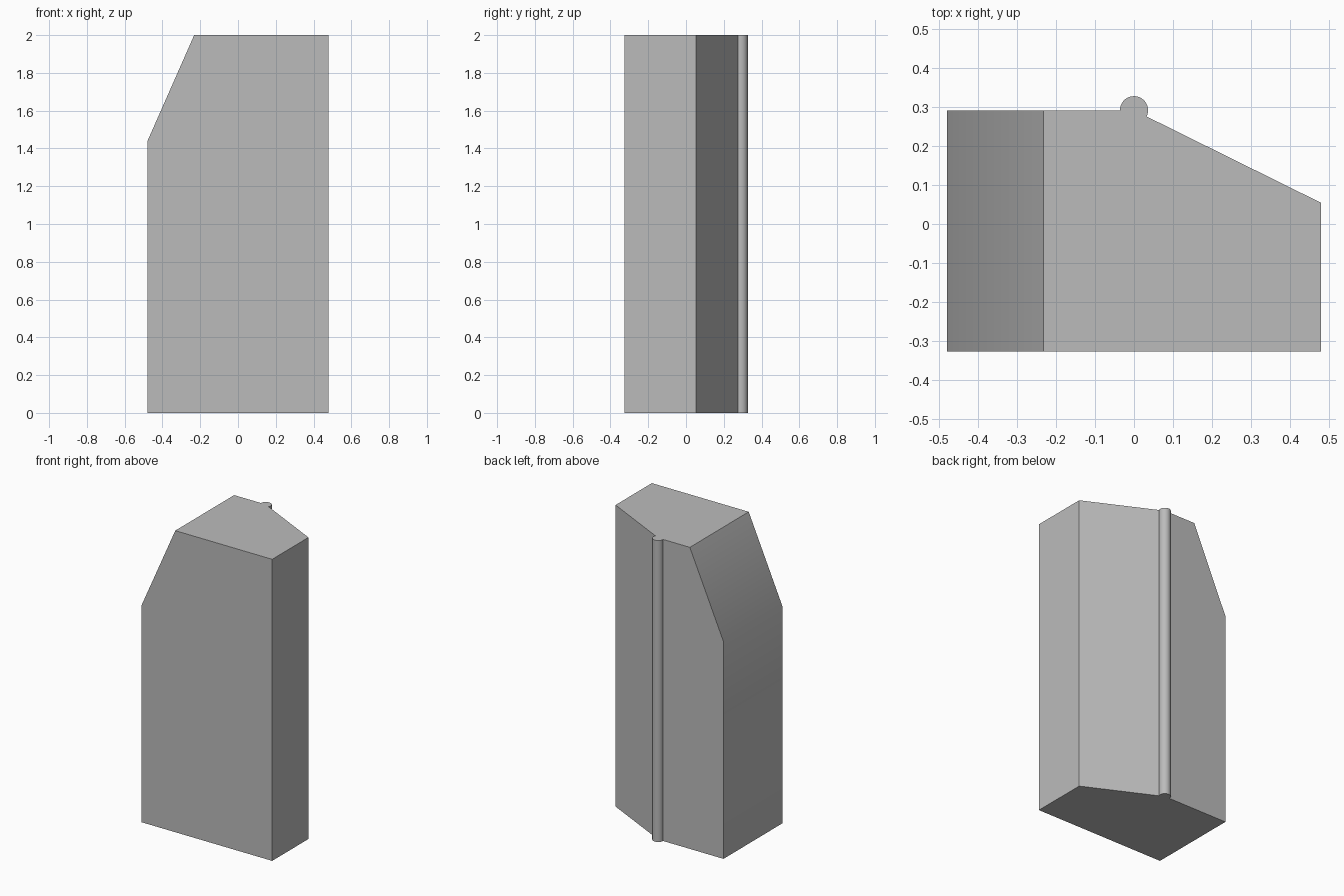
import bpy, bmesh, math
from mathutils import Vector

cube = bpy.data.objects.get("Cube")
if cube:
    bpy.data.objects.remove(cube, do_unlink=True)

# Overall sizes
HALF_W, FRONT, BACK, HEIGHT = 0.479, -0.326, 0.291, 2.0
SIDE_BACK = 0.054          # back edge of the left side, where the slanted wall ends
ROD_R, ROD_STEPS = 0.036, 28

# Single grey material
grey = bpy.data.materials.new("plain_grey")
grey.use_nodes = True
colour = (0.5, 0.5, 0.5, 1)
grey.diffuse_color = colour
grey.node_tree.nodes["Principled BSDF"].inputs["Base Color"].default_value = colour

# Plan outline, with the round bead on the back corner
slant = math.atan2(SIDE_BACK - BACK, HALF_W)
outline = [(-HALF_W, FRONT), (HALF_W, FRONT), (HALF_W, SIDE_BACK)]
for i in range(ROD_STEPS + 1):
    a = slant + (math.pi - slant) * i / ROD_STEPS
    outline.append((ROD_R * math.cos(a), BACK + ROD_R * math.sin(a)))
outline.append((-HALF_W, BACK))

# Extrude the outline to full height
bm = bmesh.new()
base = bm.faces.new([bm.verts.new((x, y, 0)) for x, y in outline])
top = bmesh.ops.extrude_face_region(bm, geom=[base], use_keep_orig=True)["geom"]
bmesh.ops.translate(bm, vec=(0, 0, HEIGHT),
                    verts=[v for v in top if isinstance(v, bmesh.types.BMVert)])

# Slice off the upper right corner and cap the cut
low, high = Vector((-HALF_W, 0, 1.44)), Vector((-0.232, 0, HEIGHT))
run = high - low
cut = bmesh.ops.bisect_plane(bm, geom=bm.verts[:] + bm.edges[:] + bm.faces[:],
                             plane_co=low, plane_no=(-run.z, 0, run.x),
                             clear_outer=True)["geom_cut"]
bmesh.ops.holes_fill(bm, edges=[e for e in cut if isinstance(e, bmesh.types.BMEdge)])
bmesh.ops.recalc_face_normals(bm, faces=bm.faces[:])

mesh = bpy.data.meshes.new("block_with_bead")
bm.to_mesh(mesh)
bm.free()
mesh.materials.append(grey)
block = bpy.data.objects.new("block_with_bead", mesh)
bpy.context.collection.objects.link(block)

# Smooth the bead and keep the corners sharp
bpy.ops.object.select_all(action='DESELECT')
block.select_set(True)
bpy.context.view_layer.objects.active = block
bpy.ops.object.shade_smooth_by_angle(angle=math.radians(30))
